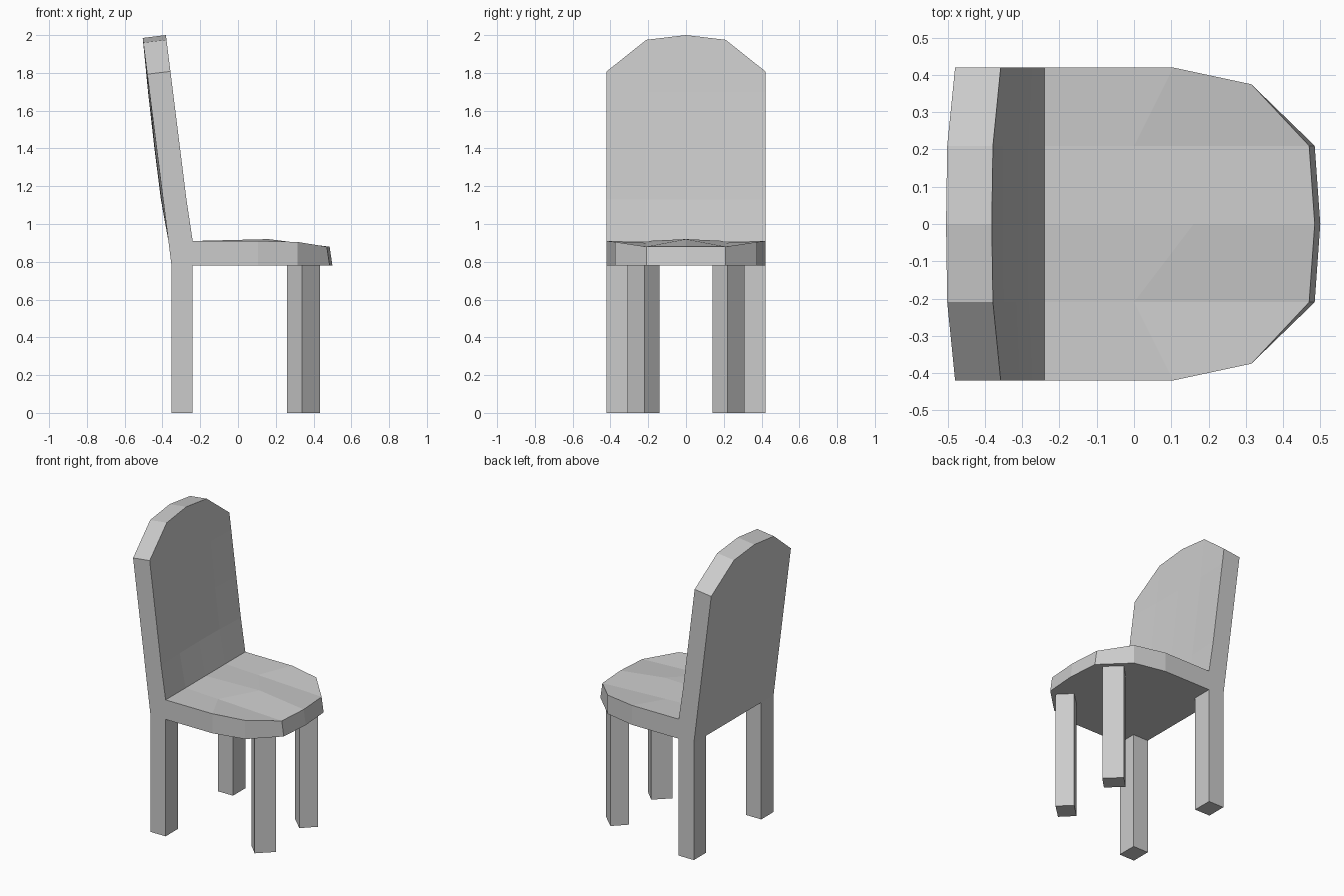
import bpy, bmesh

cube = bpy.data.objects.get("Cube")
if cube:
    bpy.data.objects.remove(cube)

GREY = (0.6, 0.6, 0.6, 1)
grey = bpy.data.materials.new("plain_grey")
grey.use_nodes = True
grey.diffuse_color = GREY
grey.node_tree.nodes["Principled BSDF"].inputs["Base Color"].default_value = GREY


def make(name, bm, mirror=True):
    """Turn a bmesh holding the +y half into a flat shaded object."""
    if mirror:
        copy = bmesh.ops.duplicate(bm, geom=bm.verts[:] + bm.edges[:] + bm.faces[:])
        for v in copy["geom"]:
            if isinstance(v, bmesh.types.BMVert):
                v.co.y *= -1
    bmesh.ops.remove_doubles(bm, verts=bm.verts[:], dist=0.0005)
    bmesh.ops.recalc_face_normals(bm, faces=bm.faces[:])
    mesh = bpy.data.meshes.new(name)
    bm.to_mesh(mesh)
    bm.free()
    mesh.materials.append(grey)
    obj = bpy.data.objects.new(name, mesh)
    bpy.context.collection.objects.link(obj)
    return obj


# Seat: rounded front, shallow hollows either side of a centre ridge
bm = bmesh.new()
top = {
    "back": (-0.24, 0.42, 0.91), "side": (0.105, 0.42, 0.91),
    "corner": (0.315, 0.375, 0.905), "front": (0.47, 0.21, 0.88),
    "nose": (0.485, 0, 0.88), "ridge": (0.16, 0, 0.92),
    "back_mid": (-0.24, 0, 0.91), "back_in": (-0.24, 0.21, 0.91),
    "hollow": (0, 0.21, 0.9),
}
v = {k: bm.verts.new(co) for k, co in top.items()}
for face in ("back side hollow back_in", "side corner front hollow",
             "front nose ridge hollow", "back_in hollow ridge back_mid"):
    bm.faces.new([v[k] for k in face.split()])
rim = ["back", "side", "corner", "front", "nose"]
flare = {"front": 0.015, "nose": 0.015}
low = [bm.verts.new((top[k][0] + flare.get(k, 0), top[k][1], 0.78)) for k in rim]
for i in range(len(rim) - 1):
    bm.faces.new((v[rim[i]], v[rim[i + 1]], low[i + 1], low[i]))
bm.faces.new(low + [bm.verts.new((-0.24, 0, 0.78))])
make("seat", bm)

# Backrest: leaning, slightly bowed panel with an arched top
def front_x(z):
    return -0.24 - max(0, z - 0.91) * 0.15 if z < 1.13 else -0.273 - (z - 1.13) * 0.125


def rear_x(z):
    return -0.352 - (z - 0.78) * 0.1265


ROWS = [0.78, 0.91, 1.13, 1.4, 1.7]
BOW = [0, 0, 0.012, 0.012, 0.008, 0]
bm = bmesh.new()
front, rear = [], []
for y, peak, bend in ((0, 2.0, 1), (0.21, 1.975, 0.8), (0.42, 1.808, 0)):
    zs = ROWS + [peak]
    front.append([bm.verts.new((front_x(z) - b * bend, y, z)) for z, b in zip(zs, BOW)])
    zs = ROWS + [peak - 0.015]
    rear.append([bm.verts.new((rear_x(z) - b * bend, y, z)) for z, b in zip(zs, BOW)])
for c in range(2):
    for r in range(5):
        for g in (front, rear):
            bm.faces.new((g[c][r], g[c + 1][r], g[c + 1][r + 1], g[c][r + 1]))
    for r in (0, 5):
        bm.faces.new((front[c][r], front[c + 1][r], rear[c + 1][r], rear[c][r]))
for r in range(5):
    bm.faces.new((front[2][r], front[2][r + 1], rear[2][r + 1], rear[2][r]))
make("backrest", bm)


# Legs: straight prisms, the front pair turned to follow the seat corner
def leg(name, outline, side):
    bm = bmesh.new()
    base = bm.faces.new([bm.verts.new((x, y * side, 0)) for x, y in outline])
    up = bmesh.ops.extrude_face_region(bm, geom=[base])["geom"]
    for e in up:
        if isinstance(e, bmesh.types.BMVert):
            e.co.z = 0.78
    make(name, bm, mirror=False)


REAR = [(-0.352, 0.29), (-0.24, 0.29), (-0.24, 0.42), (-0.352, 0.42)]
FRONT = [(0.34, 0.31), (0.435, 0.22), (0.355, 0.14), (0.26, 0.23)]
for label, side in (("left", 1), ("right", -1)):
    leg("rear_leg_" + label, REAR, side)
    leg("front_leg_" + label, FRONT, side)
